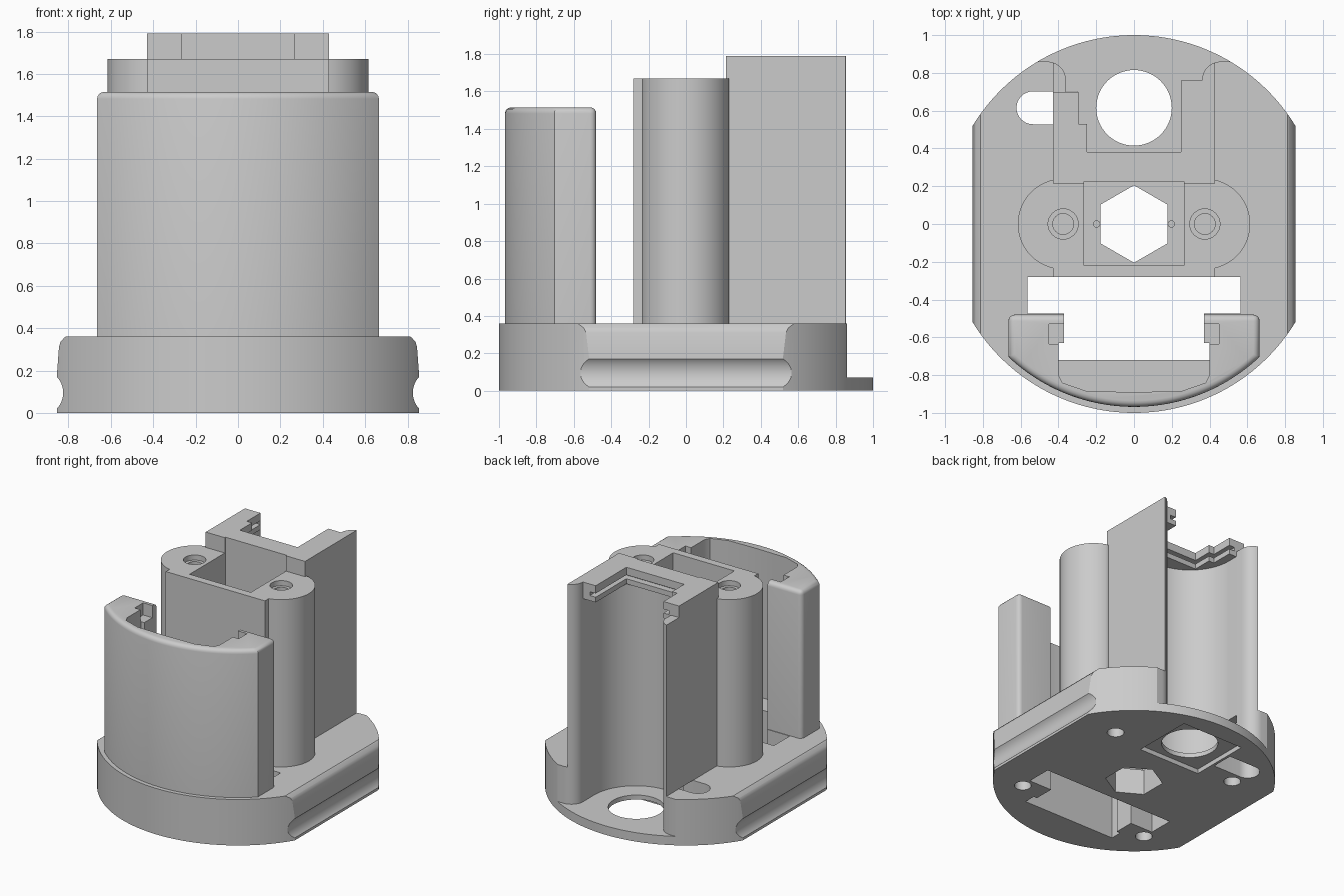
import bpy, bmesh
from math import sin, cos, radians, hypot, pi
from mathutils import Matrix

if "Cube" in bpy.data.objects:
    bpy.data.objects.remove(bpy.data.objects["Cube"])

grey = bpy.data.materials.new("plain_grey")
grey.use_nodes = True
grey.diffuse_color = (0.6, 0.6, 0.6, 1)
grey.node_tree.nodes["Principled BSDF"].inputs["Base Color"].default_value = (0.6, 0.6, 0.6, 1)


def arc(cx, cy, r, a0, a1, n=24):
    """Points on an arc, angles in degrees."""
    angles = [radians(a0 + (a1 - a0) * i / n) for i in range(n + 1)]
    return [(cx + r * cos(a), cy + r * sin(a)) for a in angles]


def flip(points):
    """Mirror image of an outline half, in reverse order."""
    return [(-x, y) for x, y in reversed(points)]


def rect(x0, x1, y0, y1):
    return [(x0, y0), (x1, y0), (x1, y1), (x0, y1)]


def circle(x, y, r, n=48):
    return arc(x, y, r, 0, 360 - 360 / n, n - 1)


def prism(name, outline, z0, z1, along_y=False, edge_rule=None, radius=0):
    bm = bmesh.new()
    face = bm.faces.new([bm.verts.new((x, y, z0)) for x, y in outline])
    new = bmesh.ops.extrude_face_region(bm, geom=[face])["geom"]
    bmesh.ops.translate(bm, vec=(0, 0, z1 - z0),
                        verts=[v for v in new if isinstance(v, bmesh.types.BMVert)])
    if edge_rule:
        bmesh.ops.bevel(bm, geom=[e for e in bm.edges if edge_rule(e)], offset=radius,
                        segments=4, profile=0.5, affect='EDGES')
    if along_y:
        bmesh.ops.rotate(bm, verts=bm.verts, matrix=Matrix.Rotation(pi / 2, 3, 'X'))
    bmesh.ops.recalc_face_normals(bm, faces=bm.faces)
    mesh = bpy.data.meshes.new(name)
    bm.to_mesh(mesh)
    bm.free()
    mesh.materials.append(grey)
    obj = bpy.data.objects.new(name, mesh)
    bpy.context.collection.objects.link(obj)
    return obj


def cut(target, outline, z0, z1, along_y=False):
    """Subtract a prism from the target."""
    tool = prism("cutter", outline, z0, z1, along_y)
    mod = target.modifiers.new("cut", 'BOOLEAN')
    mod.operation, mod.solver, mod.object = 'DIFFERENCE', 'EXACT', tool
    bpy.context.view_layer.objects.active = target
    bpy.ops.object.modifier_apply(modifier=mod.name)
    bpy.data.objects.remove(tool)


TOP = 0.36      # top of the base
BOSS = 1.67     # top of the screw bosses
LID = 1.79      # top of the rear cradle

# Round base with two flattened sides
base = prism("base", arc(0, 0, 1, 31.24, 148.76, 64) + arc(0, 0, 1, 211.24, 328.76, 64), 0, TOP)

# Grip groove and eased shoulder along each flat
shoulder = [(0.857, 0.15), (0.845, 0.31), (0.838, 0.335), (0.82, 0.355),
            (0.80, 0.37), (0.95, 0.40), (0.95, 0.15)]
for s in (-1, 1):
    cut(base, [(s * x, z) for x, z in shoulder], -0.7, 0.7, along_y=True)
    cut(base, circle(s * 0.934, 0.095, 0.109), -0.7, 0.7, along_y=True)

# Rear pocket with flared mouth, shaft hole and cable slot
flare = arc(0.46, 0.76, 0.10, 180, 90, 10)
mouth = arc(0, 0.62, 0.36, -90, 0, 24)[1:] + flare + [(0.7, 0.86), (0.7, 1.1)]
cut(base, [(0, 0.26)] + mouth + flip(mouth), 0.07, 0.5)
cut(base, circle(0, 0.615, 0.2, 64), -0.1, 0.2)
cut(base, arc(-0.535, 0.615, 0.087, 90, 270, 16) + [(-0.3, 0.528), (-0.3, 0.702)], -0.1, 0.5)
cut(base, rect(-0.28, 0.25, 0.37, 0.85), -0.1, 0.035)

# Front slot, hexagonal hole with its recess, and pin holes
cut(base, rect(-0.565, 0.565, -0.475, -0.28), -0.1, 0.5)
cut(base, rect(-0.37, 0.37, -0.65, -0.4), -0.1, 0.5)
cut(base, rect(-0.4, 0.4, -0.72, -0.63), -0.1, 0.5)
well = rect(-0.265, 0.265, -0.22, 0.225)
cut(base, well, 0.2, 0.5)
cut(base, arc(0, 0, 0.205, 30, 330, 5), -0.1, 0.3)
for s in (-1, 1):
    cut(base, circle(s * 0.198, 0, 0.017, 16), 0.1, 0.3)
    for x, y in ((0.54, 0.44), (0.56, -0.56)):
        cut(base, circle(s * x, y, 0.06, 32), -0.1, 0.25)

# Twin screw bosses joined by a hollow box
half = [(0.43, -0.28)] + arc(0.375, 0, 0.24, -77, 74, 40) + [(0.43, 0.23)]
bosses = prism("screw_bosses", half + flip(half), TOP, BOSS)
cut(bosses, well, 0.2, 1.9)
for s in (-1, 1):
    cut(bosses, circle(s * 0.375, 0, 0.08, 32), BOSS - 0.04, 1.9)
    cut(bosses, circle(s * 0.375, 0, 0.055, 32), BOSS - 0.5, 1.9)

# Rear cradle: hollow half-round wall with two flared arms
tip = [p for p in flare if p[0] < 0.43] + [(0.43, 0.854)]
outer = tip + [(0.43, 0.215), (-0.43, 0.215)]
cradle = prism("rear_cradle", outer + flip(tip) + arc(0, 0.62, 0.36, 180, 360, 48), TOP, 1.66)
cut(cradle, well, 0.2, 1.9)


def lid_layer(name, z0, z1, grow, left_end):
    """Cradle cap layer with a stepped opening, widened by grow."""
    g = grow
    opening = [(-0.295 - g, 0.70), (-0.295 - g, 0.53 - g), (-0.25 - g, 0.53 - g),
               (-0.25 - g, 0.38 - g), (0.25 + g, 0.38 - g), (0.25 + g, 0.76)]
    layer = prism(name, outer + left_end + opening, z0, z1)
    cut(layer, well, 0.2, 1.9)
    return layer


# The left-hand arm is long below the groove and short above it
long_end, short_end = flip(tip) + [(-0.36, 0.70)], [(-0.43, 0.70)]
lids = [lid_layer("cradle_lid_lower", 1.66, 1.70, 0, long_end),
        lid_layer("cradle_lid_groove", 1.70, 1.73, 0.05, short_end),
        lid_layer("cradle_lid_upper", 1.73, LID, 0, short_end)]

# Curved front shield with rounded outer edges and inner jambs
half = [(0, -0.89), (0.25, -0.885), (0.38, -0.84), (0.4, -0.8), (0.4, -0.63),
        (0.37, -0.63), (0.37, -0.48), (0.665, -0.48)]
rim = arc(0, 0, 0.968, -46.6, -133.4, 48)


def shield_edge(e):
    def outside(v):
        return hypot(v.co.x, v.co.y) > 0.95 or abs(v.co.x) > 0.6 or v.co.y > -0.5
    a, b = e.verts
    if not (outside(a) and outside(b)):
        return False
    high = min(a.co.z, b.co.z) > 1.5
    corner = abs(a.co.z - b.co.z) > 1 and abs(a.co.x) > 0.66 and a.co.y > -0.5
    return high or corner


shield = prism("front_shield", half + rim + flip(half[1:]), TOP, 1.515,
               edge_rule=shield_edge, radius=0.033)
for s in (-1, 1):
    cut(shield, rect(*sorted((s * 0.36, s * 0.45)), -0.635, -0.53), 1.42, 1.6)

# Smooth curved walls, keep crisp edges
for obj in [base, bosses, cradle, shield] + lids:
    bpy.ops.object.select_all(action='DESELECT')
    obj.select_set(True)
    bpy.context.view_layer.objects.active = obj
    bpy.ops.object.shade_smooth_by_angle(angle=radians(30))
